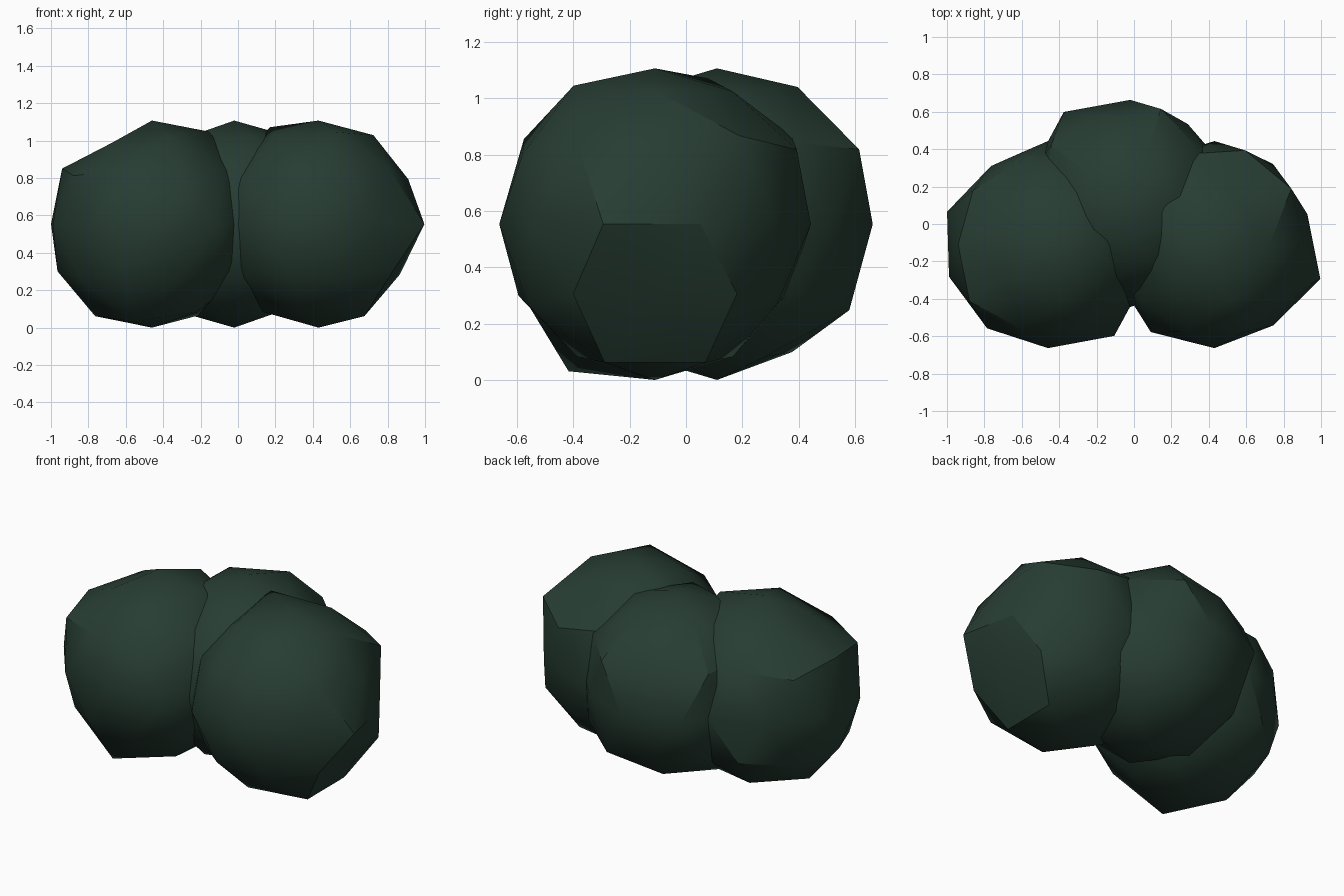
import bpy, math
from mathutils import Vector

if "Cube" in bpy.data.objects:
    bpy.data.objects.remove(bpy.data.objects["Cube"])

R = 0.5535  # radius of every leafy clump

leaf = bpy.data.materials.new("dark green leaf")
leaf.diffuse_color = (0.02, 0.046, 0.033, 1)
leaf.use_nodes = True
leaf.node_tree.nodes["Principled BSDF"].inputs["Base Color"].default_value = leaf.diffuse_color


def direction(lat, az):
    a, b = math.radians(lat), math.radians(az)
    return Vector((math.cos(a) * math.cos(b), math.cos(a) * math.sin(b), math.sin(a)))


def clump(name, x, y, bumps):
    """Low-poly sphere whose corners are pushed in or out: (latitude, azimuth, scale)."""
    bpy.ops.mesh.primitive_ico_sphere_add(subdivisions=2, radius=R, location=(x, y, R))
    ob = bpy.context.object
    ob.name = name
    verts = ob.data.vertices
    rest = [v.co.normalized() for v in verts]
    for lat, az, scale in bumps:
        d = direction(lat, az)
        i = max(range(len(rest)), key=lambda k: rest[k].dot(d))
        verts[i].co = rest[i] * R * scale
    ob.data.materials.append(leaf)
    bpy.ops.object.shade_smooth_by_angle(angle=math.radians(30))
    return ob


# left clump
clump("foliage_left", -0.46, -0.11, [
    (58, 144, 0.91), (58, -144, 0.92), (58, 0, 1.05),
    (32, 180, 1.02), (27, -144, 1.045),
    (0, 162, 1.025), (0, 198, 1.005), (0, 306, 1.09), (0, 126, 0.937),
    (-27, 180, 1.02), (-27, 108, 1.03),
    (-58, 180, 1.045), (-58, 36, 1.04), (-58, -108, 1.11)])

# right clump
clump("foliage_right", 0.43, -0.11, [
    (58, 0, 1.01), (58, 144, 1.1), (58, -72, 1.045),
    (32, 108, 1.08), (27, 72, 1.07), (32, 36, 1.08), (27, 0, 0.97), (32, -108, 1.04),
    (0, 342, 1.076), (0, 18, 0.945), (0, 54, 0.962), (0, 306, 0.966), (0, 234, 1.045),
    (-32, 0, 0.925), (-27, -108, 1.03), (-32, 72, 0.97),
    (-58, 36, 1.045), (-58, -36, 1.045)])

# back clump
clump("foliage_back", -0.02, 0.11, [
    (58, 72, 1.035), (27, 72, 1.073), (27, 144, 1.06),
    (0, 126, 1.092), (0, 54, 0.947),
    (-32, 72, 1.05), (-58, 108, 0.965)])
